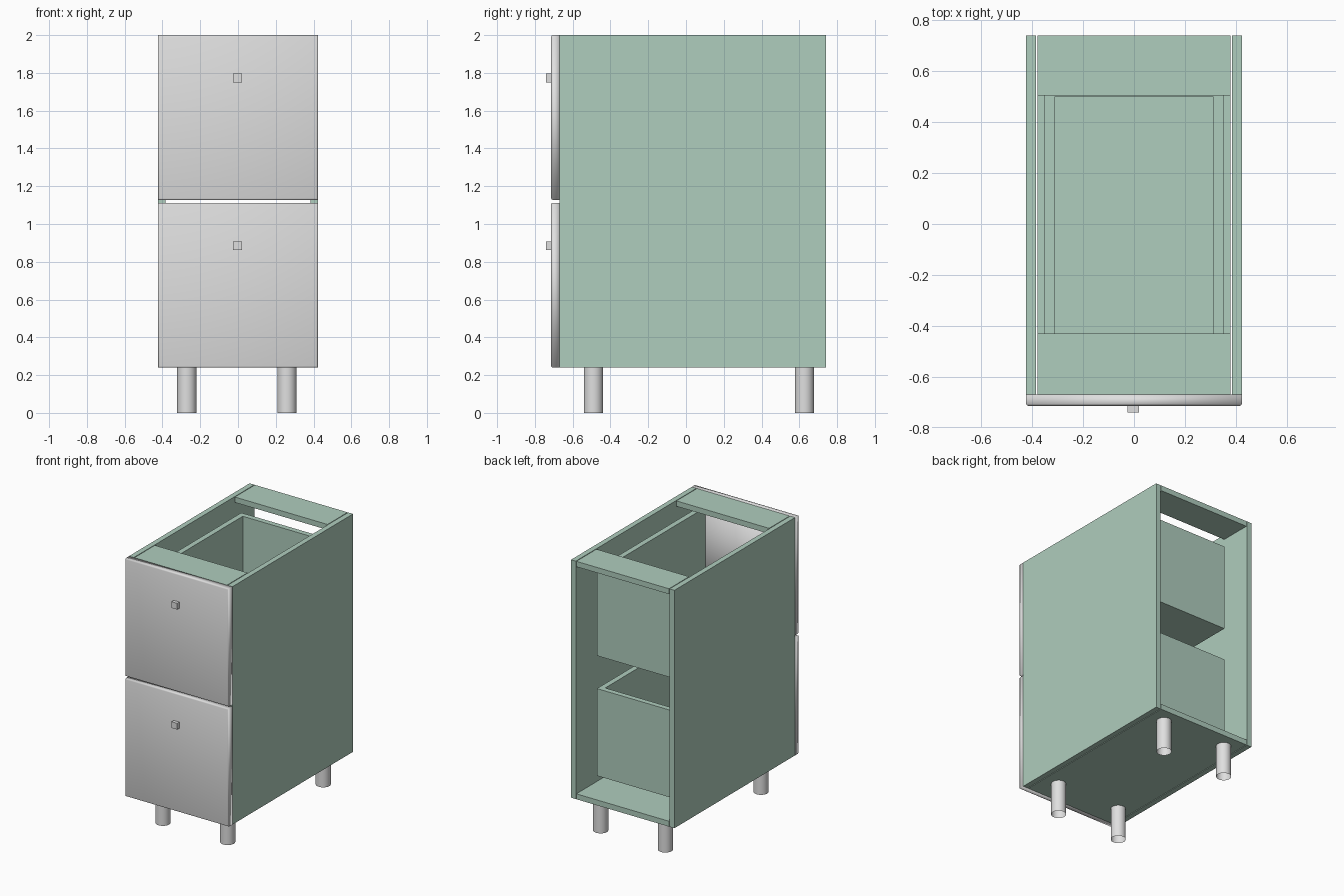
import bpy
import bmesh
from mathutils import Vector

if "Cube" in bpy.data.objects:
    bpy.data.objects.remove(bpy.data.objects["Cube"])


def material(name, rgb):
    m = bpy.data.materials.new(name)
    m.use_nodes = True
    m.diffuse_color = (*rgb, 1)
    m.node_tree.nodes["Principled BSDF"].inputs["Base Color"].default_value = (*rgb, 1)
    return m


green = material("sage green", (0.43, 0.61, 0.51))
grey = material("light grey", (0.74, 0.74, 0.74))


def finish(name, bm, mat, smooth=False):
    bmesh.ops.recalc_face_normals(bm, faces=bm.faces)
    mesh = bpy.data.meshes.new(name)
    bm.to_mesh(mesh)
    bm.free()
    mesh.materials.append(mat)
    for p in mesh.polygons:
        p.use_smooth = smooth
    obj = bpy.data.objects.new(name, mesh)
    bpy.context.collection.objects.link(obj)
    return obj


def box(name, x, y, z, mat, front_bevel=0):
    """Box from (low, high) ranges, optionally with softened front edges."""
    bm = bmesh.new()
    bmesh.ops.create_cube(bm, size=1)
    lo, hi = (Vector(v) for v in zip(x, y, z))
    for v in bm.verts:
        v.co = Vector(lo[i] + (v.co[i] + 0.5) * (hi[i] - lo[i]) for i in range(3))
    if front_bevel:
        edges = [e for e in bm.edges if all(v.co.y < y[0] + 1e-4 for v in e.verts)]
        bmesh.ops.bevel(bm, geom=edges, offset=front_bevel, segments=2,
                        profile=0.5, affect='EDGES')
    return finish(name, bm, mat, smooth=bool(front_bevel))


W, INNER, RAIL = 0.423, 0.384, 0.379   # outer, inner and rail half widths
FRONT, BACK = -0.67, 0.74
BASE, TOP, T = 0.24, 2.0, 0.04         # carcass bottom, top, board thickness

# Carcass: sides, bottom and two top rails, open at the back
for side, s in (("left", 1), ("right", -1)):
    box(f"{side}_side_panel", sorted((s * INNER, s * W)), (FRONT, BACK), (BASE, TOP), green)
box("bottom_panel", (-RAIL, RAIL), (FRONT, BACK), (BASE, BASE + T), green)
box("front_top_rail", (-RAIL, RAIL), (FRONT, -0.43), (TOP - T, TOP), green)
box("back_top_rail", (-RAIL, RAIL), (0.505, BACK), (TOP - T, TOP), green)

# Drawers: front with square knob, box closed by the front
for name, z in (("lower", BASE), ("upper", 1.128)):
    box(f"{name}_drawer_front", (-W, W), (-0.714, FRONT), (z, z + 0.872), grey, 0.008)
    box(f"{name}_drawer_knob", (-0.026, 0.02), (-0.74, -0.712),
        (z + 0.622, z + 0.668), grey)
    low, high, wide, end = z + 0.105, z + 0.75, 0.351, 0.54
    for side, s in (("left", 1), ("right", -1)):
        box(f"{name}_drawer_{side}_wall", sorted((s * (wide - T), s * wide)),
            (FRONT, end), (low, high), green)
    box(f"{name}_drawer_back", (T - wide, wide - T), (end - T, end), (low, high), green)
    box(f"{name}_drawer_bottom", (T - wide, wide - T), (FRONT, end - T),
        (low, low + T), green)

# Tubular legs, open at the foot
for x, side in ((-0.271, "right"), (0.259, "left")):
    for y, end in ((-0.49, "front"), (0.627, "back")):
        bm = bmesh.new()
        bmesh.ops.create_cone(bm, cap_ends=False, segments=32, radius1=0.051,
                              radius2=0.051, depth=BASE)
        bmesh.ops.translate(bm, verts=bm.verts, vec=(x, y, BASE / 2))
        finish(f"{end}_{side}_leg", bm, grey, smooth=True)
